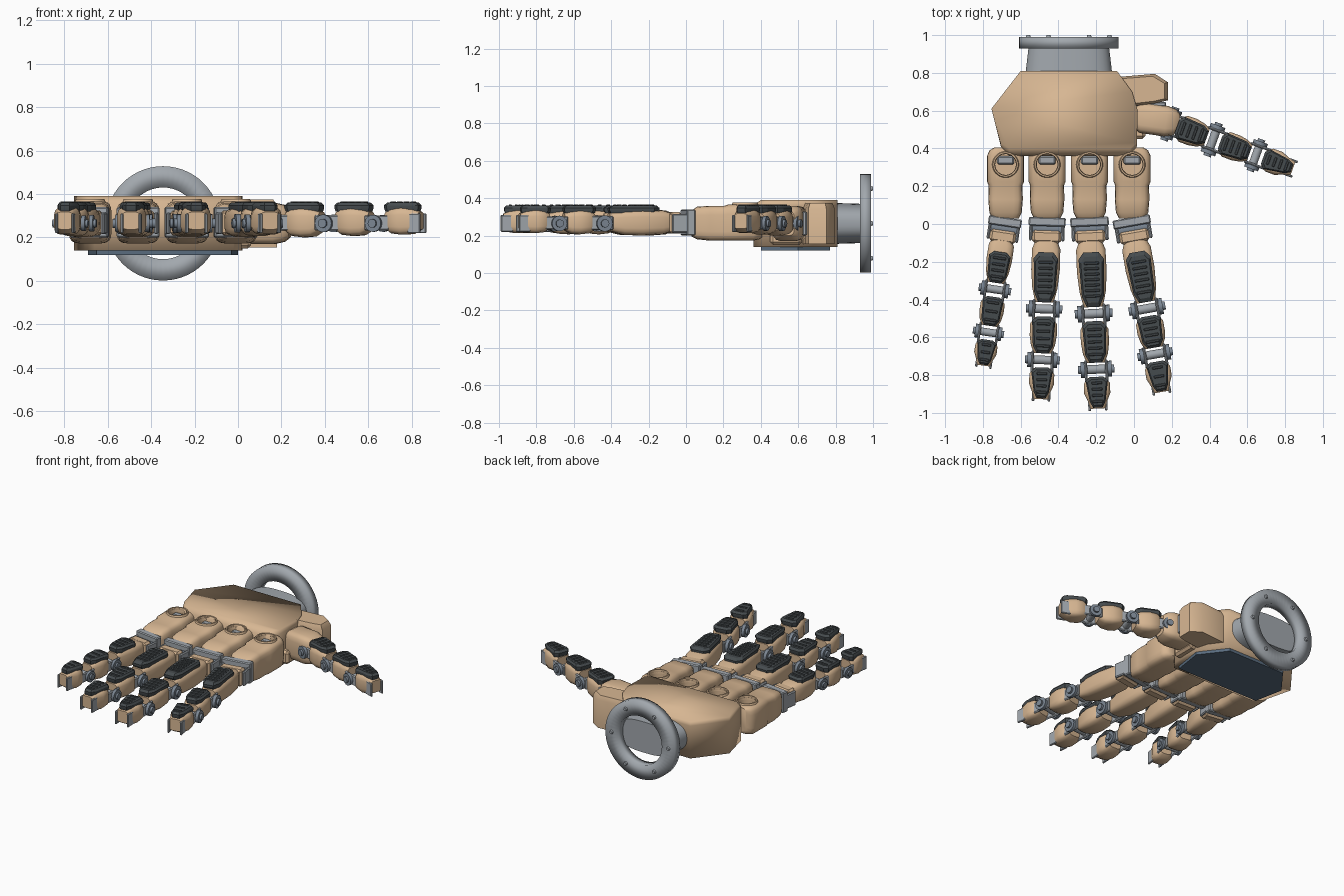
import bpy, bmesh, math
from mathutils import Matrix, Vector

if "Cube" in bpy.data.objects:
    bpy.data.objects.remove(bpy.data.objects["Cube"])

def material(name, c):
    m = bpy.data.materials.new(name)
    m.diffuse_color = (*c, 1)
    m.use_nodes = True
    m.node_tree.nodes["Principled BSDF"].inputs["Base Color"].default_value = m.diffuse_color
    return m

TAN = material("tan_shell", (0.68, 0.47, 0.29))
STEEL = material("steel", (0.36, 0.39, 0.42))
JOINT = material("joint_metal", (0.20, 0.24, 0.29))
DARK = material("rubber", (0.06, 0.07, 0.075))
BLUE = material("palm_blue", (0.10, 0.15, 0.21))
ZC = 0.265
I = Matrix.Identity(4)

def frame(x, y, deg):
    # local x runs along the part, local y across it, z stays up
    return Matrix.Translation((x, y, 0)) @ Matrix.Rotation(math.radians(deg), 4, 'Z')

def make(name, bm, M, mat, angle=40):
    bmesh.ops.recalc_face_normals(bm, faces=bm.faces)
    me = bpy.data.meshes.new(name)
    bm.to_mesh(me)
    bm.free()
    me.shade_smooth()
    me.set_sharp_from_angle(angle=math.radians(angle))
    me.materials.append(mat)
    ob = bpy.data.objects.new(name, me)
    ob.matrix_world = M
    bpy.context.collection.objects.link(ob)
    return ob

def skin(bm, rings, closed=False):
    n = len(rings[0])
    pairs = list(zip(rings, rings[1:])) + ([(rings[-1], rings[0])] if closed else [])
    for a, b in pairs:
        for i in range(n):
            bm.faces.new((a[i], a[(i + 1) % n], b[(i + 1) % n], b[i]))
    if not closed:
        bm.faces.new(rings[0])
        bm.faces.new(rings[-1])

def loft(name, secs, M, mat, e=0.5, n=16):
    # secs: (along, half width, bottom, top)
    bm = bmesh.new()
    rings = []
    for u, w, zb, zt in secs:
        ring = []
        for i in range(n):
            t = 2 * math.pi * (i + 0.5) / n
            c, s = math.cos(t), math.sin(t)
            v = w * math.copysign(abs(c) ** e, c)
            z = (zt + zb) / 2 + (zt - zb) / 2 * math.copysign(abs(s) ** e, s)
            ring.append(bm.verts.new((u, v, z)))
        rings.append(ring)
    skin(bm, rings)
    return make(name, bm, M, mat)

def plate(name, levels, M, mat, angle=40):
    # levels: list of (outline, z)
    bm = bmesh.new()
    skin(bm, [[bm.verts.new((x, y, z)) for x, y in pts] for pts, z in levels])
    return make(name, bm, M, mat, angle)

def box(name, u, v, z, M, mat, bevel=0.006):
    bm = bmesh.new()
    size = Matrix.Diagonal((u[1] - u[0], v[1] - v[0], z[1] - z[0], 1))
    mid = Matrix.Translation(((u[0] + u[1]) / 2, (v[0] + v[1]) / 2, (z[0] + z[1]) / 2))
    bmesh.ops.create_cube(bm, size=1, matrix=mid @ size)
    if bevel:
        bmesh.ops.bevel(bm, geom=bm.edges[:], offset=bevel, segments=1, affect='EDGES')
    return make(name, bm, M, mat, 30)

def cyl(name, p, r, h, M, mat, axis='Y', n=20, r2=None):
    bm = bmesh.new()
    R = I if axis == 'Z' else Matrix.Rotation(-math.pi / 2, 4, 'X')
    bmesh.ops.create_cone(bm, cap_ends=True, segments=n, radius1=r, radius2=r2 or r,
                          depth=h, matrix=Matrix.Translation(p) @ R)
    return make(name, bm, M, mat)

def joint(name, u, w, M):
    # hinge: axle, side discs with caps, and ears to the next segment
    cyl(name + "_axle", (u, 0, ZC), 0.024 * w, 0.15 * w, M, STEEL)
    for s in (-1, 1):
        cyl(name + "_disc", (u, s * 0.073 * w, ZC), 0.043 * w, 0.022 * w, M, JOINT)
        cyl(name + "_cap", (u, s * 0.09 * w, ZC), 0.022 * w, 0.016 * w, M, JOINT, n=12)
        v = sorted((s * 0.048 * w, s * 0.064 * w))
        box(name + "_ear", (u - 0.05, u + 0.075), v, (ZC - 0.035 * w, ZC + 0.04 * w), M, STEEL)

def pad(name, a, b, w0, w1, M):
    # ribbed rubber grip pad with a domed edge
    def outline(k):
        m, h = (a + b) / 2, (b - a) / 2 * k
        pts = [(-1, .6 * w0), (-.75, w0), (.6, w1), (1, .6 * w1)]
        right = [(m + t * h, w * k) for t, w in pts]
        return right + [(x, -y) for x, y in reversed(right)]
    plate(name, [(outline(.94), 0.32), (outline(1), 0.335), (outline(1), 0.348), (outline(.84), 0.361)], M, DARK, 25)
    n = max(3, int((b - a) / 0.04))
    for i in range(n):
        u = a + (b - a) * (0.2 + 0.6 * i / (n - 1))
        box(name + "_rib", (u - 0.007, u + 0.007), (-0.68 * w1, 0.68 * w1), (0.355, 0.366), M, DARK, 0.003)

def finger(name, x, y, deg, stops, w, knuckle=True):
    M = frame(x, y, deg)
    starts = (0,) + stops[:2]
    for k, (j, end) in enumerate(zip(starts, stops)):
        part = f"{name}_{('proximal', 'middle', 'distal')[k]}"
        last = k == 2
        f = w * (1, 0.95, 0.88)[k]
        a = j + (0.045 if k or not knuckle else 0.07)
        b = end - (0.012 if last else 0.035)
        L = b - a
        taper = 0.75 if last else 0.92
        lo = 0.2 + 0.006 * k
        loft(part + "_shell", [
            (a, 0.052 * f, lo + 0.025, 0.318), (a + 0.18 * L, 0.077 * f, lo + 0.006, 0.335),
            (a + 0.5 * L, 0.078 * f, lo, 0.34), (a + 0.78 * L, 0.075 * f * taper, lo + 0.004, 0.335),
            (b, 0.05 * f, lo + 0.025, 0.318)], M, TAN)
        p0 = 0.15 if (knuckle and k == 0) else a - 0.005
        pad(part + "_pad", p0, b - (0.005 if last else 0.0), 0.066 * f, 0.062 * f * taper, M)
        if k or not knuckle:
            joint(part + "_joint", j, w * (1, 1, 0.96)[k], M)
        if last:
            # fingertip frame
            for s in (-1, 1):
                v = sorted((s * 0.036 * w, s * 0.05 * w))
                box(part + "_tip_plate", (b - 0.05, end), v, (0.22, 0.31), M, STEEL, 0.004)
    if knuckle:
        # base hinge: cross bar, axle, side lugs and tan yoke
        box(name + "_base_bar", (-0.035, 0.012), (-0.1 * w, 0.1 * w), (0.2, 0.34), M, STEEL)
        cyl(name + "_base_axle", (0.025, 0, ZC), 0.042, 0.19 * w, M, JOINT)
        box(name + "_yoke", (0.035, 0.1), (-0.078 * w, 0.078 * w), (0.21, 0.325), M, TAN, 0.012)
        for s in (-1, 1):
            v = sorted((s * 0.078 * w, s * 0.096 * w))
            box(name + "_base_lug", (0.0, 0.09), v, (0.215, 0.315), M, STEEL)

# fingers and thumb
finger("index", -0.01, 0, -80, (0.455, 0.70, 0.915), 1.0)
finger("middle", -0.235, 0, -87.4, (0.475, 0.77, 0.99), 1.02)
finger("ring", -0.46, 0, -92, (0.45, 0.72, 0.94), 0.98)
finger("little", -0.685, 0, -98.5, (0.35, 0.58, 0.77), 0.88)
finger("thumb", 0.19, 0.53, -20, (0.243, 0.485, 0.705), 0.95, knuckle=False)

# knuckle housings with a round socket
for i, x in enumerate((-0.68, -0.46, -0.235, -0.01)):
    M = frame(x, 0, 90)
    h = loft(f"knuckle_housing_{i}", [
        (0.03, 0.07, 0.195, 0.335), (0.06, 0.086, 0.18, 0.355), (0.13, 0.092, 0.172, 0.36),
        (0.205, 0.09, 0.172, 0.36), (0.225, 0.099, 0.172, 0.366), (0.36, 0.099, 0.172, 0.368),
        (0.39, 0.085, 0.18, 0.366), (0.405, 0.06, 0.19, 0.362)], M, TAN, 0.4, 20)
    cut = cyl(f"socket_cutter_{i}", (0.315, 0, 0.37), 0.056, 0.12, M, TAN, 'Z', 24)
    cut.hide_render = True
    cut.hide_viewport = True
    cut.display_type = 'WIRE'
    mod = h.modifiers.new("socket", 'BOOLEAN')
    mod.operation, mod.object, mod.solver = 'DIFFERENCE', cut, 'EXACT'
    box(f"socket_pin_{i}", (0.315, 0.36), (-0.045, 0.045), (0.29, 0.345), M, STEEL, 0.008)
    bm = bmesh.new()
    rings = []
    for k in range(28):
        t = 2 * math.pi * k / 28
        rings.append([bm.verts.new((0.315 + r * math.cos(t), r * math.sin(t), z))
                      for r, z in ((0.055, 0.35), (0.058, 0.376), (0.066, 0.376), (0.076, 0.35))])
    skin(bm, rings, True)
    make(f"socket_rim_{i}", bm, M, TAN)

# hand body and underside plate
body = [(-0.60, 0.81), (-0.09, 0.81), (-0.01, 0.70), (0.02, 0.60), (0.015, 0.41),
        (-0.02, 0.36), (-0.66, 0.36), (-0.705, 0.41), (-0.755, 0.61)]
top = [(x, max(y, 0.40)) for x, y in body]
top[4], top[7] = (0.015, 0.43), (-0.707, 0.43)
plate("hand_body", [(body, 0.14), (body, 0.362), (top, 0.39)], I, TAN, 100)
under = [(-0.56, 0.77), (-0.13, 0.77), (0.0, 0.60), (-0.03, 0.40), (-0.65, 0.40), (-0.69, 0.60)]
plate("underside_plate", [(under, 0.145), (under, 0.12)], I, BLUE)

# thumb root
root = [(-0.07, 0.78), (0.11, 0.795), (0.18, 0.75), (0.18, 0.655), (0.12, 0.64), (-0.04, 0.62)]
plate("thumb_root", [(root, 0.155), (root, 0.345),
                     ([(x * .9, .71 + (y - .71) * .85) for x, y in root], 0.375)], I, TAN, 50)
box("thumb_root_hinge", (0.0, 0.17), (0.622, 0.646), (0.2, 0.33), I, STEEL)
loft("thumb_metacarpal", [(-0.13, 0.06, 0.19, 0.34), (-0.09, 0.082, 0.17, 0.36), (0.04, 0.082, 0.17, 0.36),
                          (0.085, 0.07, 0.18, 0.35), (0.11, 0.045, 0.2, 0.33)], frame(0.13, 0.55, -8), TAN, 0.45)
box("thumb_web", (-0.02, 0.06), (0.45, 0.62), (0.15, 0.24), I, TAN, 0.015)

# wrist stem and bolted flange ring
loft("wrist_stem", [(0.78, 0.232, 0.155, 0.375), (0.94, 0.213, 0.16, 0.37)], frame(-0.345, 0, 90), STEEL, 0.75, 40)
bm = bmesh.new()
rings = []
for k in range(56):
    t = 2 * math.pi * k / 56
    rings.append([bm.verts.new((-0.345 + r * math.cos(t), y, ZC + r * math.sin(t)))
                  for r, y in ((0.165, 0.93), (0.263, 0.93), (0.263, 0.99), (0.165, 0.99))])
skin(bm, rings, True)
make("wrist_ring", bm, I, STEEL, 100)
for k in range(6):
    t = math.radians(60 * k)
    cyl(f"ring_bolt_{k}", (-0.345 + 0.215 * math.cos(t), 0.993, ZC + 0.215 * math.sin(t)),
        0.014, 0.014, I, STEEL, n=12, r2=0.01)
